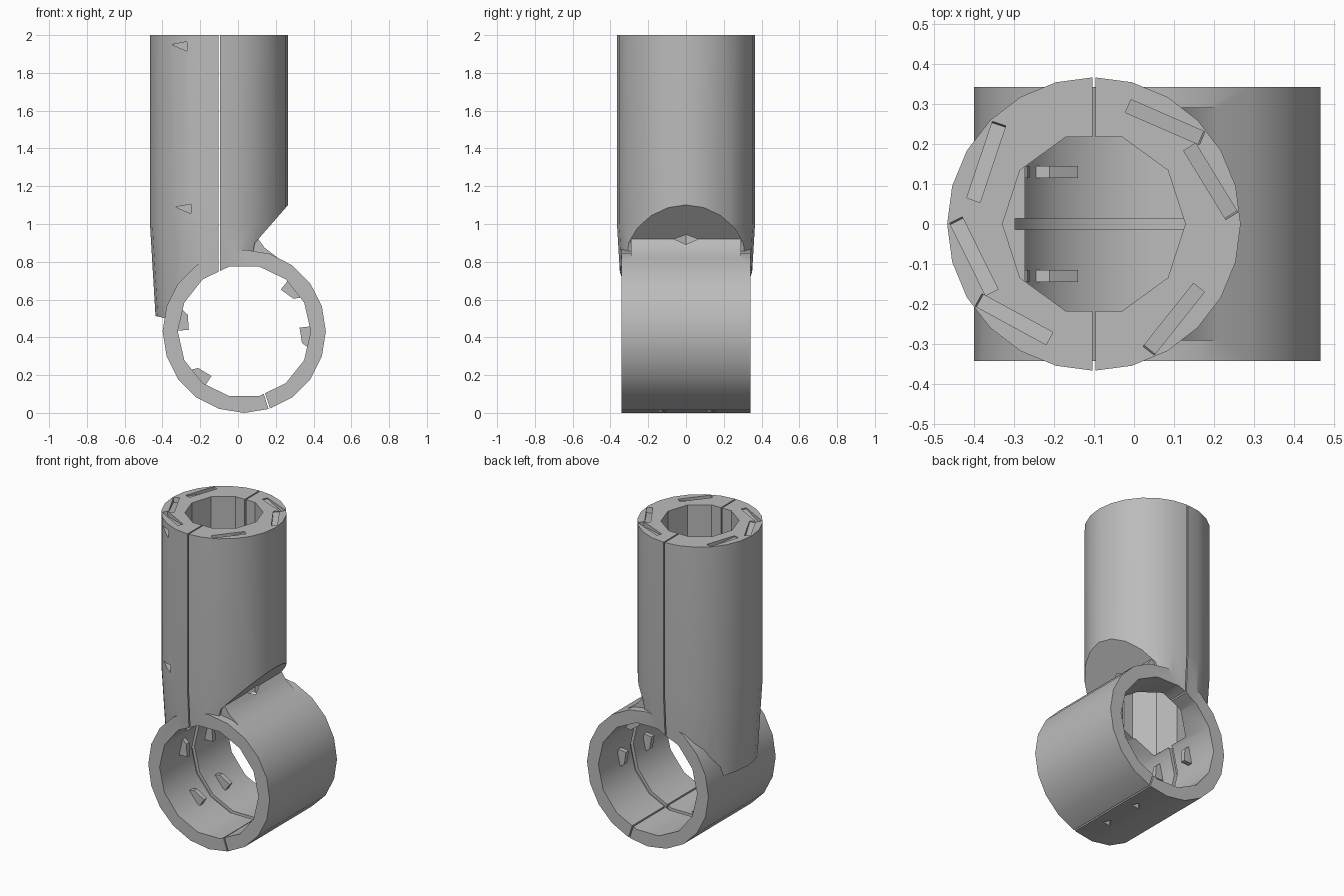
import bpy
import bmesh
from math import cos, sin, radians, pi
from mathutils import Matrix, Vector

cube = bpy.data.objects.get("Cube")
if cube:
    bpy.data.objects.remove(cube, do_unlink=True)

TUBE_X = -0.10
RING = Vector((0.033, 0, 0.432))
TUBE_R, RING_R, HOLE_R, BORE_R, HALF_WIDTH = 0.366, 0.432, 0.352, 0.228, 0.342

grey = bpy.data.materials.new("plain grey")
grey.use_nodes = True
grey.diffuse_color = (0.5, 0.5, 0.5, 1)
grey.node_tree.nodes["Principled BSDF"].inputs["Base Color"].default_value = (0.5, 0.5, 0.5, 1)


def finish(bm, name):
    bmesh.ops.recalc_face_normals(bm, faces=bm.faces)
    mesh = bpy.data.meshes.new(name)
    bm.to_mesh(mesh)
    bm.free()
    ob = bpy.data.objects.new(name, mesh)
    bpy.context.collection.objects.link(ob)
    mesh.materials.append(grey)
    return ob


def prism(name, points, y0, y1):
    """Extrude an x-z outline along y."""
    bm = bmesh.new()
    face = bm.faces.new([bm.verts.new((x, y0, z)) for x, z in points])
    out = bmesh.ops.extrude_face_region(bm, geom=[face])
    moved = [v for v in out["geom"] if isinstance(v, bmesh.types.BMVert)]
    bmesh.ops.translate(bm, verts=moved, vec=(0, y1 - y0, 0))
    return finish(bm, name)


def rod(name, r0, r1, z0, z1, sides, x=TUBE_X, turn=0.0):
    """Upright cylinder or cone."""
    bm = bmesh.new()
    place = Matrix.Translation((x, 0, (z0 + z1) / 2)) @ Matrix.Rotation(turn, 4, "Z")
    bmesh.ops.create_cone(bm, cap_ends=True, segments=sides, radius1=r0,
                          radius2=r1, depth=z1 - z0, matrix=place)
    return finish(bm, name)


def round_points(r, sides, turn=0.0):
    return [(RING.x + r * cos(turn + 2 * pi * i / sides),
             RING.z + r * sin(turn + 2 * pi * i / sides)) for i in range(sides)]


def box(name, centre, size, turn=0.0):
    bm = bmesh.new()
    place = (Matrix.Translation(centre) @ Matrix.Rotation(turn, 4, "Y")
             @ Matrix.Diagonal((*size, 1)))
    bmesh.ops.create_cube(bm, size=1, matrix=place)
    return finish(bm, name)


def combine(ob, other, operation):
    mod = ob.modifiers.new("cut", "BOOLEAN")
    mod.operation, mod.solver, mod.object = operation, "EXACT", other
    other.hide_render = True
    bpy.context.view_layer.objects.active = ob
    bpy.ops.object.modifier_apply(modifier=mod.name)
    bpy.data.objects.remove(other, do_unlink=True)


# Upright socket: straight above, narrowing towards the ring
body = rod("clamp_body", TUBE_R, TUBE_R, 1.0, 2.0, 24)
bm = bmesh.new()
bm.from_mesh(body.data)
low = [v for v in bm.verts if v.co.z < 1.5]
base = [f for f in bm.faces if all(v in low for v in f.verts)]
out = bmesh.ops.extrude_face_region(bm, geom=base)
bmesh.ops.delete(bm, geom=base, context="FACES_ONLY")
for v in out["geom"]:
    if isinstance(v, bmesh.types.BMVert):
        v.co = (TUBE_X + (v.co.x - TUBE_X) * 0.91, v.co.y * 0.91, 0.45)
bmesh.ops.recalc_face_normals(bm, faces=bm.faces)
bm.to_mesh(body.data)
bm.free()

# Slanted underside on one side, square foot on the other
outline = [(-0.6, 2.1), (-0.6, 0.55), (-0.38, 0.5), (0, 0.5), (0.09, 0.9),
           (0.265, 1.1), (0.5, 1.37), (0.5, 2.1)]
combine(body, prism("socket_limit", outline, -0.6, 0.6), "INTERSECT")

# Ring and the fillet where it meets the socket
combine(body, prism("ring", round_points(RING_R, 20), -HALF_WIDTH, HALF_WIDTH), "UNION")
fillet = [(-0.02, 0.8), (0.09, 0.945), (0.14, 0.875), (0.29, 0.76)]
combine(body, prism("fillet", fillet, -0.29, 0.29), "UNION")

# Openings, inner groove and clamping slits
combine(body, rod("bore", BORE_R, BORE_R, 0.6, 2.1, 10, turn=pi / 10), "DIFFERENCE")
combine(body, prism("ring_hole", round_points(HOLE_R, 14), -0.6, 0.6), "DIFFERENCE")
combine(body, prism("groove", round_points(HOLE_R + 0.02, 14), -0.014, 0.014), "DIFFERENCE")
combine(body, box("socket_slit", (TUBE_X, 0, 1.4), (0.008, 1, 1.4)), "DIFFERENCE")
slit_turn = radians(-18)
combine(body, box("ring_slit", (0.155, 0, 0.055), (0.008, 1, 0.16), slit_turn), "DIFFERENCE")

# Small triangular pits: two on the socket front, two below the ring
for x, z in ((-0.30, 1.94), (-0.28, 1.08)):
    pit = [(x - 0.05, z + 0.01), (x + 0.03, z + 0.025), (x + 0.03, z - 0.025)]
    combine(body, prism("pit", pit, -0.4, -0.24), "DIFFERENCE")
for y in (-0.13, 0.13):
    pit = rod("ring_pit", 0.03, 0.03, -0.05, 0.05, 3, x=0.09)
    pit.location.y = y
    bpy.context.view_layer.update()
    combine(body, pit, "DIFFERENCE")

# Shallow chips in the top rim
for degrees in (20, 55, 150, 195, 230, 310):
    chip = box("rim_chip", (0, 0, 0), (0.035, 0.2, 0.04))
    a = radians(degrees)
    chip.location = (TUBE_X + 0.31 * cos(a), 0.31 * sin(a), 2.0)
    chip.rotation_euler = (0.12, 0, a + 0.2)
    bpy.context.view_layer.update()
    combine(body, chip, "DIFFERENCE")


# Gripping teeth around the inside of the ring
def tooth(degrees, y):
    a = radians(degrees)
    out_dir, side = Vector((cos(a), sin(a))), Vector((-sin(a), cos(a)))
    mid = Vector((RING.x, RING.z))
    pts = [mid + out_dir * (HOLE_R + 0.015) - side * 0.07,
           mid + out_dir * (HOLE_R + 0.015) + side * 0.06,
           mid + out_dir * 0.29 + side * 0.045,
           mid + out_dir * 0.31 - side * 0.035]
    prism("grip_tooth", pts, y - 0.015, y + 0.015)


for degrees in (40, 355, 225, 170):
    for y in (-0.13, 0.13):
        tooth(degrees, y)

# Smooth round walls, crisp edges
bpy.ops.object.select_all(action="DESELECT")
body.select_set(True)
bpy.context.view_layer.objects.active = body
bpy.ops.object.shade_smooth_by_angle(angle=radians(30))
